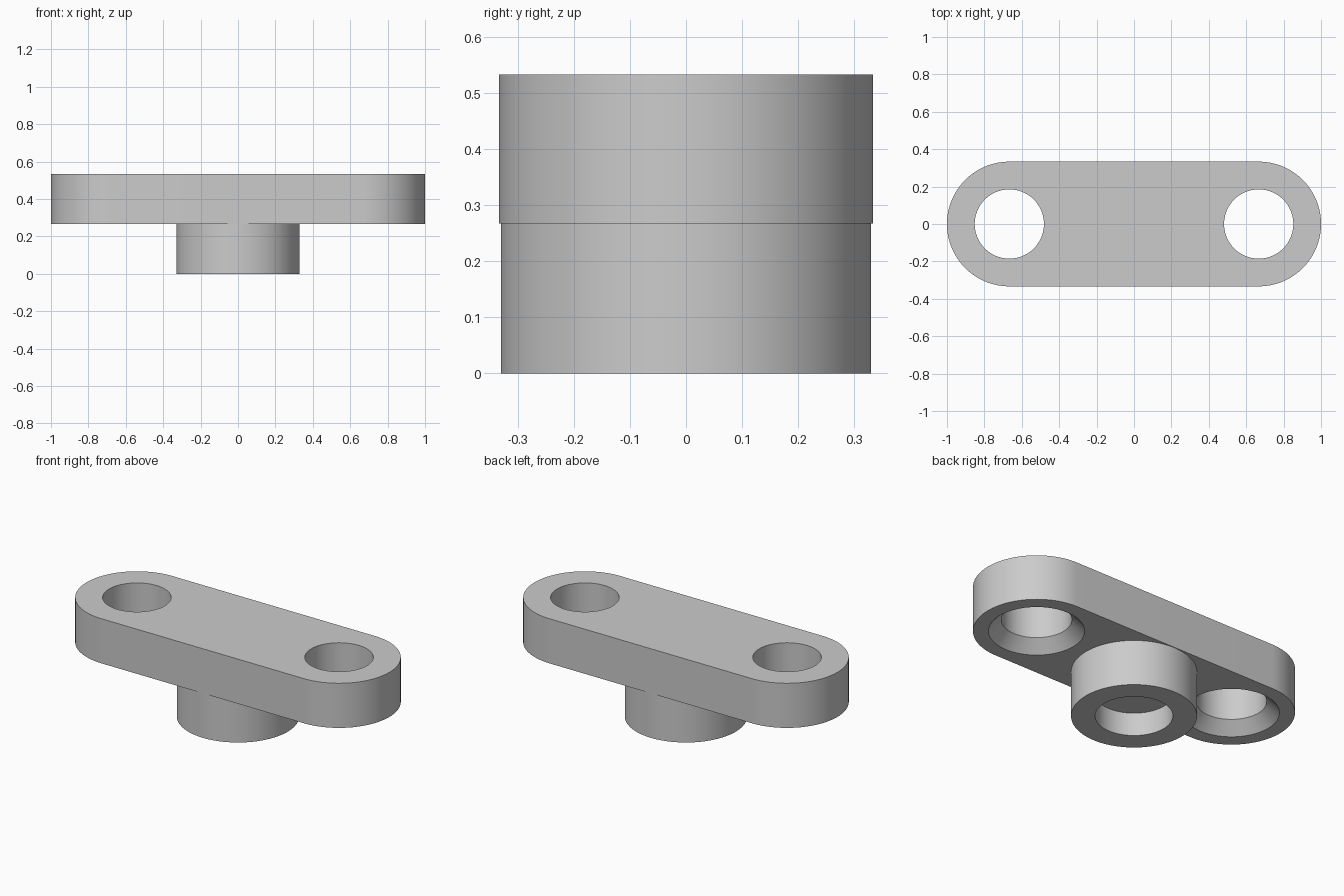
import bpy, bmesh, math
from mathutils import Vector

cube = bpy.data.objects.get("Cube")
if cube:
    bpy.data.objects.remove(cube, do_unlink=True)

R = 1 / 3             # half width of the link
MID, TOP = 0.267, 0.533
PIN_X = 2 / 3         # distance of the pin holes from the centre
SEGMENTS = 128

grey = bpy.data.materials.new("plain grey")
grey.use_nodes = True
colour = (0.6, 0.6, 0.6, 1)
grey.diffuse_color = colour
grey.node_tree.nodes["Principled BSDF"].inputs["Base Color"].default_value = colour


def finish(name, bm):
    """Turn a bmesh into a named, coloured object."""
    bmesh.ops.recalc_face_normals(bm, faces=bm.faces)
    mesh = bpy.data.meshes.new(name)
    bm.to_mesh(mesh)
    bm.free()
    mesh.materials.append(grey)
    ob = bpy.data.objects.new(name, mesh)
    bpy.context.collection.objects.link(ob)
    return ob


def lathe(name, profile, x=0):
    """Spin an (r, z) profile that starts and ends on the axis."""
    bm = bmesh.new()
    verts = [bm.verts.new((r, 0, z)) for r, z in profile]
    edges = [bm.edges.new(pair) for pair in zip(verts, verts[1:])]
    bmesh.ops.spin(bm, geom=verts + edges, cent=(0, 0, 0), axis=(0, 0, 1),
                   angle=math.tau, steps=SEGMENTS)
    bmesh.ops.remove_doubles(bm, verts=bm.verts, dist=1e-5)
    ob = finish(name, bm)
    ob.location.x = x
    return ob


def smooth(ob):
    bpy.ops.object.select_all(action='DESELECT')
    ob.select_set(True)
    bpy.context.view_layer.objects.active = ob
    bpy.ops.object.shade_smooth_by_angle(angle=math.radians(30))


# Link plate: round-ended outline pulled upwards
bm = bmesh.new()
outline = []
half = SEGMENTS // 2
for side in (1, -1):
    for i in range(half + 1):
        a = math.pi * (i / half - 0.5)
        outline.append(bm.verts.new((side * (PIN_X + R * math.cos(a)),
                                     side * R * math.sin(a), MID)))
base = bm.faces.new(outline)
pulled = bmesh.ops.extrude_face_region(bm, geom=[base], use_keep_orig=True)
bmesh.ops.translate(bm, vec=Vector((0, 0, TOP - MID)),
                    verts=[g for g in pulled["geom"] if isinstance(g, bmesh.types.BMVert)])
plate = finish("link_plate", bm)

# Pin holes: straight bore, countersunk from below
HOLE, CHAMFER, EXTRA = 0.185, 0.067, 0.05
hole_profile = [(0, MID - EXTRA), (HOLE + CHAMFER + EXTRA, MID - EXTRA),
                (HOLE, MID + CHAMFER), (HOLE, TOP + EXTRA), (0, TOP + EXTRA)]
cutters = [lathe("hole_cutter", hole_profile, x) for x in (-PIN_X, PIN_X)]
for cutter in cutters:
    cutter.hide_render = True
    mod = plate.modifiers.new("pin hole", 'BOOLEAN')
    mod.operation = 'DIFFERENCE'
    mod.solver = 'EXACT'
    mod.object = cutter

# Bake the cuts and drop the helpers
bpy.context.view_layer.update()
cut = bpy.data.meshes.new_from_object(plate.evaluated_get(bpy.context.evaluated_depsgraph_get()))
plate.modifiers.clear()
plate.data = cut
for cutter in cutters:
    bpy.data.objects.remove(cutter, do_unlink=True)

# Round boss below the plate with a blind socket
BOSS, SOCKET, DEPTH = 0.33, 0.204, 0.135
boss = lathe("centre_boss", [(0, DEPTH), (SOCKET, DEPTH), (SOCKET, 0),
                             (BOSS, 0), (BOSS, MID), (0, MID)])

for part in (plate, boss):
    smooth(part)
